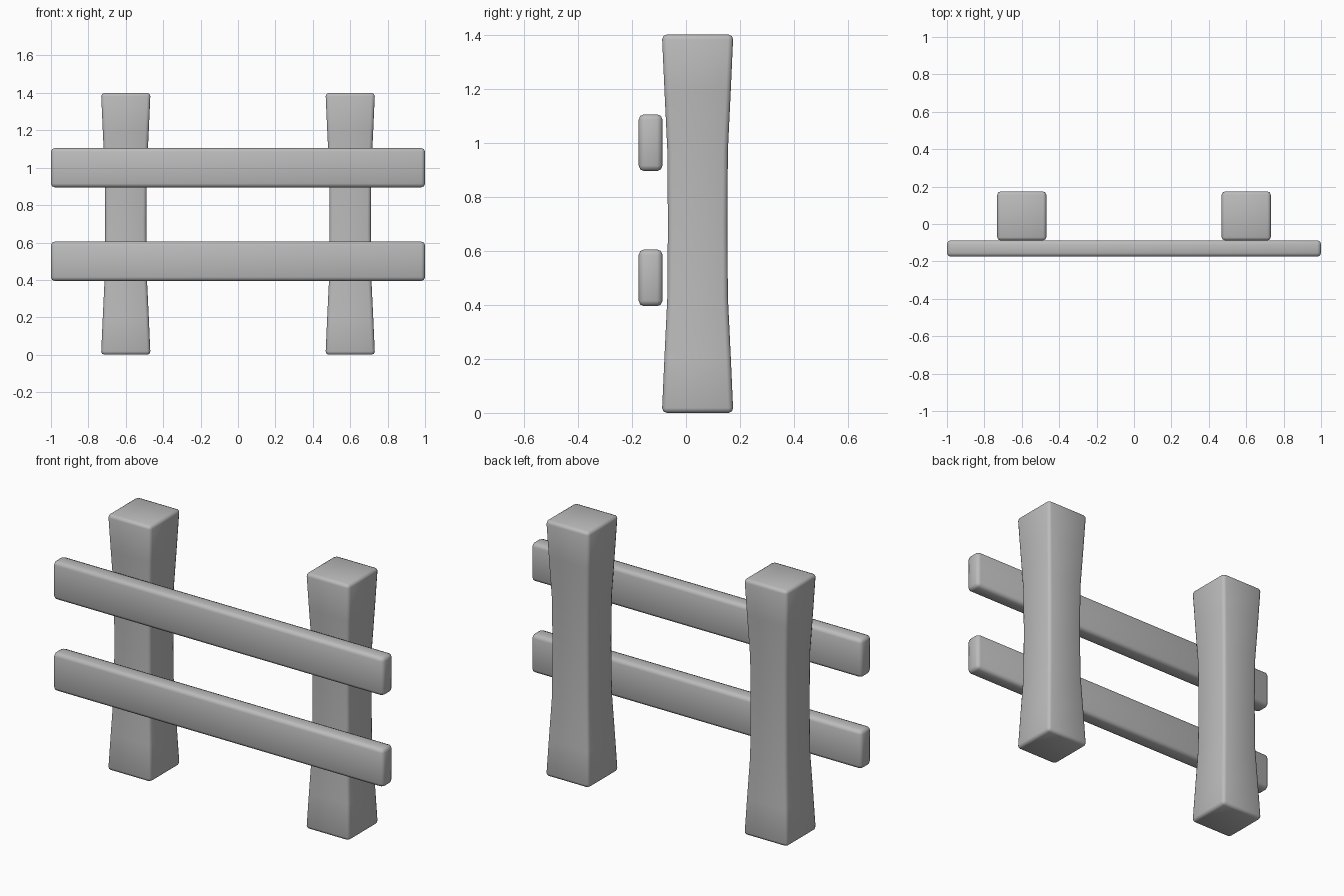
import bpy
import bmesh

cube = bpy.data.objects.get("Cube")
if cube:
    bpy.data.objects.remove(cube, do_unlink=True)

# Single plain colour
grey = bpy.data.materials.new("plain grey")
grey.use_nodes = True
COLOUR = (0.5, 0.5, 0.5, 1)
grey.diffuse_color = COLOUR
grey.node_tree.nodes["Principled BSDF"].inputs["Base Color"].default_value = COLOUR


def loft(name, sections, location, bevel):
    """Stack rectangular sections (z, half x, half y) and round the corners."""
    bm = bmesh.new()
    rings = [[bm.verts.new((sx * hx, sy * hy, z))
              for sx, sy in ((-1, -1), (1, -1), (1, 1), (-1, 1))]
             for z, hx, hy in sections]
    for low, high in zip(rings, rings[1:]):
        for i in range(4):
            j = (i + 1) % 4
            bm.faces.new((low[i], low[j], high[j], high[i]))
    bm.faces.new(rings[0][::-1])
    bm.faces.new(rings[-1])
    for face in bm.faces:
        face.smooth = True
    mesh = bpy.data.meshes.new(name)
    bm.to_mesh(mesh)
    bm.free()
    mesh.materials.append(grey)
    obj = bpy.data.objects.new(name, mesh)
    obj.location = location
    bpy.context.collection.objects.link(obj)
    mod = obj.modifiers.new("rounded corners", "BEVEL")
    mod.width = bevel
    mod.segments = 2
    mod.limit_method = "ANGLE"
    return obj


# Posts with a narrow waist
END, WAIST, HEIGHT = 0.132, 0.11, 1.4
profile = [(0, END), (0.2, 0.123), (0.43, 0.112), (0.7, WAIST),
           (0.97, 0.112), (1.2, 0.123), (HEIGHT, END)]
for side, x in (("right", -0.6), ("left", 0.6)):
    loft(side + "_post", [(z, h, h) for z, h in profile], (x, 0.043, 0), 0.018)

# Horizontal rails across the front
for level, z in (("lower", 0.5), ("upper", 1.0)):
    loft(level + "_rail", [(-0.105, 1, 0.044), (0.105, 1, 0.044)],
         (0, -0.131, z), 0.02)
